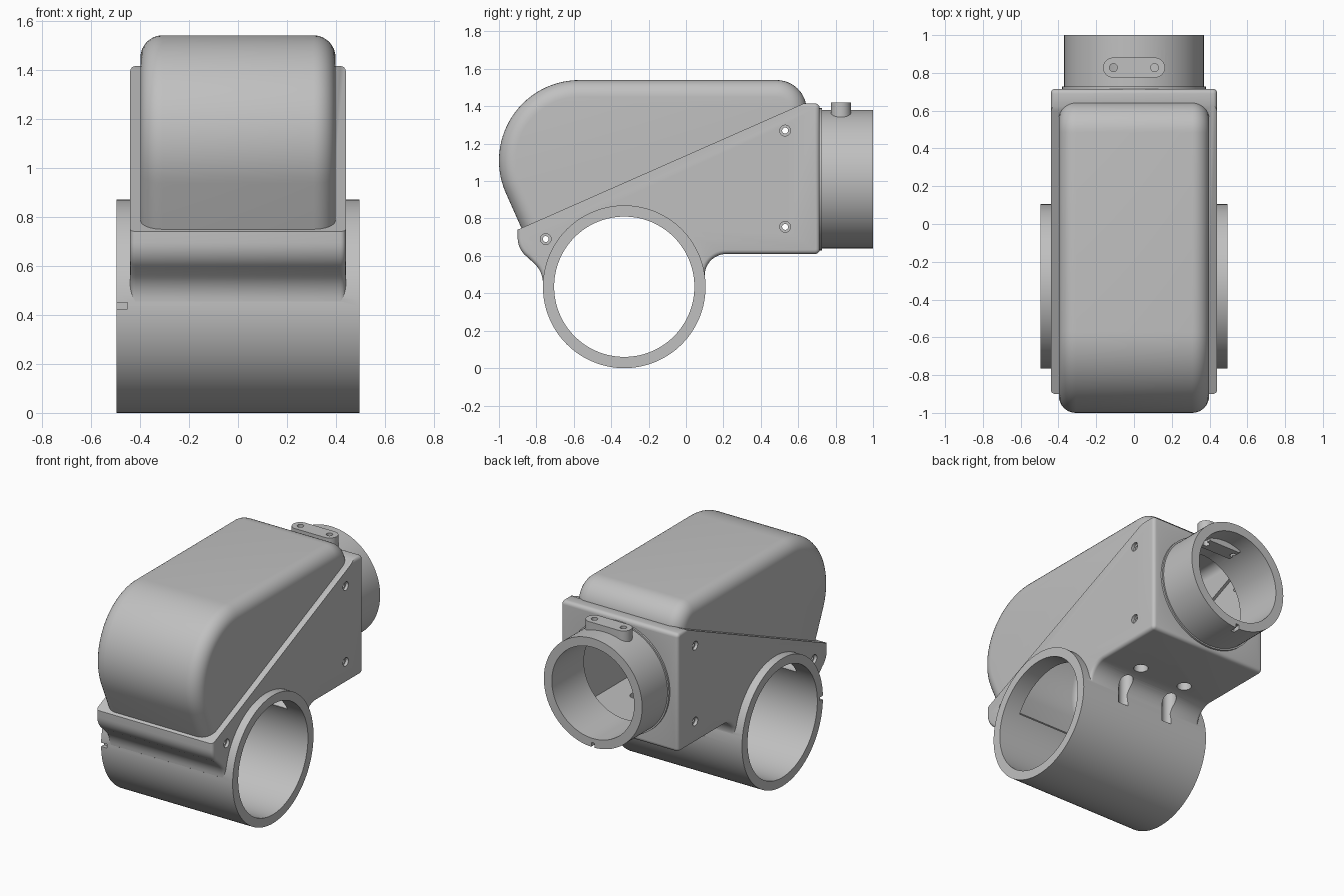
import bpy, bmesh, math
from mathutils import Matrix, Vector

cube = bpy.data.objects.get("Cube")
if cube:
    bpy.data.objects.remove(cube, do_unlink=True)

grey = bpy.data.materials.new("plain grey")
grey.use_nodes = True
COLOUR = (0.53, 0.53, 0.53, 1)
grey.diffuse_color = COLOUR
grey.node_tree.nodes["Principled BSDF"].inputs["Base Color"].default_value = COLOUR


def finish(bm, name):
    bmesh.ops.recalc_face_normals(bm, faces=bm.faces)
    mesh = bpy.data.meshes.new(name)
    bm.to_mesh(mesh)
    bm.free()
    mesh.materials.append(grey)
    obj = bpy.data.objects.new(name, mesh)
    bpy.context.collection.objects.link(obj)
    return obj


def arc(cy, cz, r, start, end, steps):
    angles = [math.radians(start + (end - start) * i / steps) for i in range(steps + 1)]
    return [(cy + r * math.cos(a), cz + r * math.sin(a)) for a in angles]


def prism(points, half):
    """Side profile (y, z) extruded symmetrically along x."""
    bm = bmesh.new()
    face = bm.faces.new([bm.verts.new((-half, y, z)) for y, z in points])
    out = bmesh.ops.extrude_face_region(bm, geom=[face])
    verts = [v for v in out["geom"] if isinstance(v, bmesh.types.BMVert)]
    bmesh.ops.translate(bm, verts=verts, vec=(2 * half, 0, 0))
    bmesh.ops.recalc_face_normals(bm, faces=bm.faces)
    return bm


def round_sides(bm, width, segments, keep):
    """Bevel the outline edges on both sides where keep(edge) holds."""
    edges = [e for e in bm.edges
             if abs(e.verts[0].co.x - e.verts[1].co.x) < 0.001 and keep(e)]
    bmesh.ops.bevel(bm, geom=edges, offset=width, offset_type='OFFSET',
                    segments=segments, profile=0.5, affect='EDGES', clamp_overlap=True)


def cylinder(name, centre, radius, length, axis, sides=96):
    bm = bmesh.new()
    turn = {'X': Matrix.Rotation(math.pi / 2, 4, 'Y'),
            'Y': Matrix.Rotation(math.pi / 2, 4, 'X'), 'Z': Matrix()}[axis]
    bmesh.ops.create_cone(bm, cap_ends=True, segments=sides, radius1=radius, radius2=radius,
                          depth=length, matrix=Matrix.Translation(centre) @ turn)
    return finish(bm, name)


def box(name, centre, size):
    bm = bmesh.new()
    bmesh.ops.create_cube(bm, size=1, matrix=Matrix.Translation(centre) @ Matrix.Diagonal((*size, 1)))
    return finish(bm, name)


def combine(obj, other, operation):
    other.hide_render = True
    mod = obj.modifiers.new("join", 'BOOLEAN')
    mod.object, mod.operation, mod.solver = other, operation, 'EXACT'
    bpy.context.view_layer.objects.active = obj
    bpy.ops.object.modifier_apply(modifier=mod.name)
    bpy.data.objects.remove(other, do_unlink=True)


def add(obj, other):
    combine(obj, other, 'UNION')


def cut(obj, other):
    combine(obj, other, 'DIFFERENCE')


SLANT_LOW, SLANT_HIGH = Vector((0, -0.9, 0.74)), Vector((0, 0.63, 1.415))
slant = SLANT_HIGH - SLANT_LOW
slant_normal = Vector((0, -slant.z, slant.y)).normalized()


def below_slant(e):
    return any((v.co - SLANT_LOW).dot(slant_normal) < -0.01 for v in e.verts)


# Housing with slanted open top and filleted saddle
outline = ([(0.63, 1.415), (-0.9, 0.74)]
           + arc(-0.775, 0.695, 0.125, 180, 235, 7)
           + arc(-0.905, 0.455, 0.14, 50, 0, 7)
           + [(-0.72, 0.42), (0.07, 0.45)]
           + arc(0.215, 0.495, 0.115, 180, 90, 12)
           + arc(0.69, 0.635, 0.025, -90, 0, 5)
           + arc(0.69, 1.39, 0.025, 0, 90, 5))
bm = prism(outline, 0.44)
round_sides(bm, 0.022, 4, lambda e: below_slant(e)
            or min(v.co.y for v in e.verts) > 0.68)
housing = finish(bm, "housing_with_tubes")

# Cross tube, rear tube and fastening boss
TUBE = (0, -0.33, 0.435)
add(housing, cylinder("cross_tube", TUBE, 0.435, 0.99, 'X', 128))
add(housing, cylinder("rear_tube", (0, 0.84, 1.01), 0.37, 0.32, 'Y'))
add(housing, cylinder("rear_tube_collar", (0, 0.715, 1.01), 0.38, 0.025, 'Y'))
boss = box("boss", (0, 0.828, 1.37), (0.222, 0.106, 0.1))
for x in (-0.111, 0.111):
    add(boss, cylinder("boss_end", (x, 0.828, 1.37), 0.053, 0.1, 'Z', 32))
add(housing, boss)

# Hollow interior and bores
cavity = [(0.655, 0.67), (0.655, 1.365), (0.60, 1.365), (0.60, 1.5), (-0.84, 0.85),
          (-0.84, 0.70), (-0.70, 0.62), (0.0, 0.62), (0.05, 0.67)]
cut(housing, finish(prism(cavity, 0.375), "cavity"))
cut(housing, cylinder("cross_bore", TUBE, 0.375, 1.2, 'X', 128))
cut(housing, cylinder("rear_bore", (0, 0.85, 1.01), 0.31, 0.42, 'Y'))
add(housing, box("inner_pad", (0, 0.828, 1.31), (0.24, 0.1, 0.06)))

# Boss holes, tie holes under the housing and alignment notches
for side in (-1, 1):
    cut(housing, cylinder("boss_hole", (side * 0.109, 0.828, 1.36), 0.021, 0.3, 'Z', 24))
    for y in (0.275, 0.13):
        cut(housing, cylinder("tie_hole", (side * 0.175, y, 0.58), 0.045, 0.3, 'Z', 32))
cut(housing, box("cross_notch", (-0.48, -0.765, 0.437), (0.06, 0.06, 0.026)))
cut(housing, cylinder("notch_end", (-0.463, -0.765, 0.437), 0.013, 0.06, 'Y', 20))
cut(housing, box("rear_notch", (0, 0.99, 0.64), (0.026, 0.08, 0.06)))

# Cover: rounded hood trimmed along the slant
hood = (arc(-0.57, 1.11, 0.43, 90, 204, 28) + [(-0.72, 0.39), (0.645, 0.99)]
        + arc(0.485, 1.38, 0.16, 0, 90, 12))


def cover_shell(points, half, width, drop, name):
    bm = prism(points, half)
    round_sides(bm, width, 8, lambda e: not all(v.co.z < 0.995 and v.co.y > -0.75 for v in e.verts))
    geom = bm.verts[:] + bm.edges[:] + bm.faces[:]
    bmesh.ops.bisect_plane(bm, geom=geom, plane_co=SLANT_LOW - slant_normal * drop,
                           plane_no=slant_normal, clear_inner=True)
    bmesh.ops.holes_fill(bm, edges=[e for e in bm.edges if e.is_boundary])
    return finish(bm, name)


cover = cover_shell(hood, 0.398, 0.09, 0.004, "cover")
inner = (arc(-0.57, 1.11, 0.385, 90, 204, 28) + [(-0.67, 0.39), (0.60, 0.96)]
         + arc(0.485, 1.38, 0.115, 0, 90, 12))
cut(cover, cover_shell(inner, 0.355, 0.06, 0.05, "cover_cavity"))

# Screw holes with shallow counterbores through both side walls
for y, z in ((0.53, 1.27), (0.53, 0.755), (-0.75, 0.69)):
    cut(housing, cylinder("screw_hole", (0, y, z), 0.016, 1.2, 'X', 24))
    for side in (-1, 1):
        cut(housing, cylinder("counterbore", (side * 0.45, y, z), 0.029, 0.06, 'X', 24))

for obj in (housing, cover):
    bpy.ops.object.select_all(action='DESELECT')
    obj.select_set(True)
    bpy.context.view_layer.objects.active = obj
    bpy.ops.object.shade_smooth_by_angle(angle=math.radians(30))
